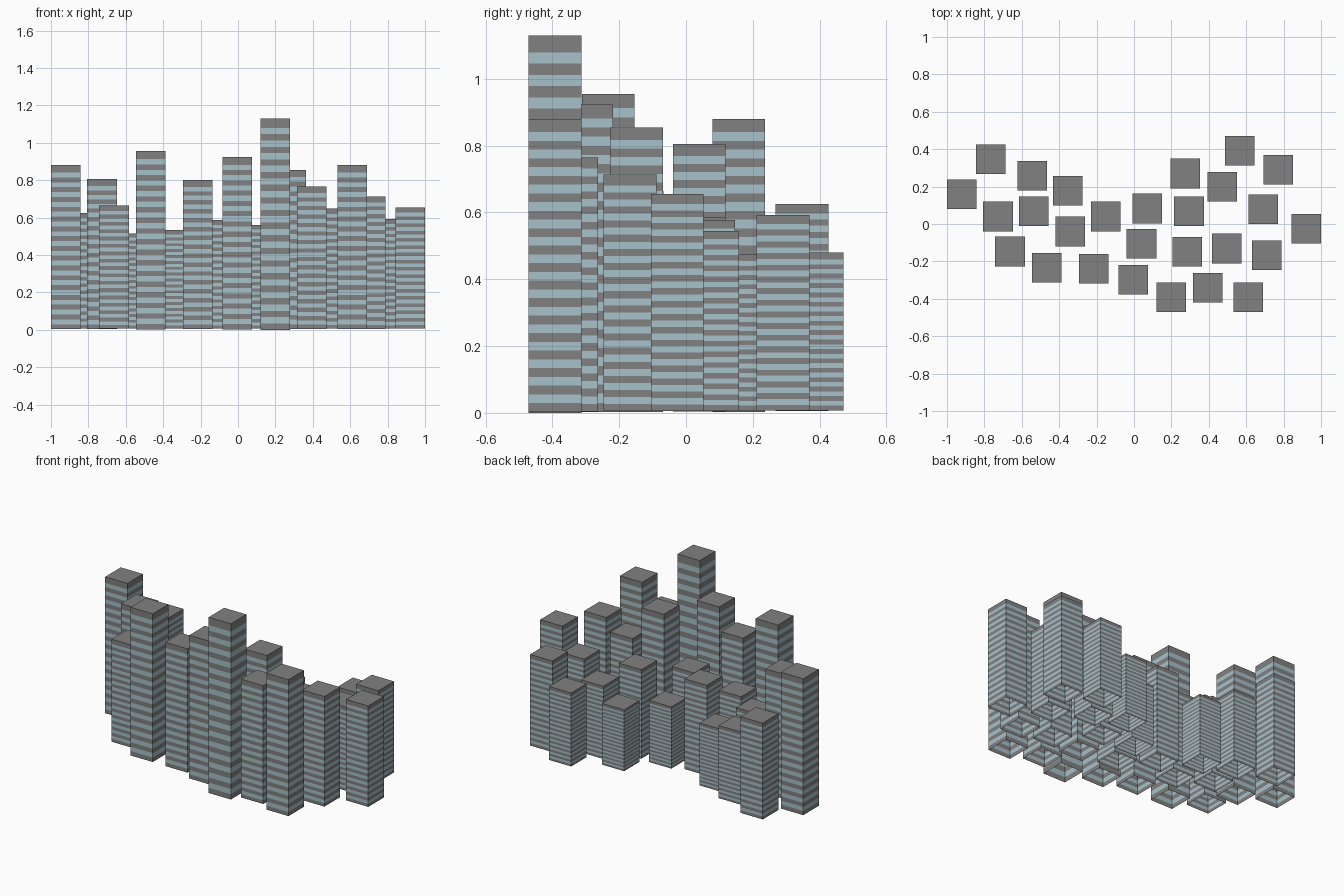
import bpy, bmesh

W = 0.158       # tower width
BANDS = 32      # alternating window / wall bands below the roof band


def material(name, rgb):
    m = bpy.data.materials.new(name)
    m.diffuse_color = (*rgb, 1.0)
    return m


CONCRETE = material("concrete_grey", (0.22, 0.22, 0.22))
GLASS = material("window_blue", (0.39, 0.54, 0.59))


def tower(i, x, y, top):
    """Banded tower, open underneath: same storeys, stretched to its height."""
    base = 0.012 * (1.13 - top)
    unit = (top - base) / (BANDS + 1.5)
    levels = [base + unit * k for k in range(BANDS + 1)] + [top]
    h = W / 2
    bm = bmesh.new()
    rings = [[bm.verts.new((sx * h, sy * h, z))
              for sx, sy in ((-1, -1), (1, -1), (1, 1), (-1, 1))] for z in levels]
    # wall bands, every second one glazed
    for k in range(len(rings) - 1):
        lo, hi = rings[k], rings[k + 1]
        for s in range(4):
            n = (s + 1) % 4
            f = bm.faces.new((lo[s], lo[n], hi[n], hi[s]))
            f.material_index = 1 if k % 2 == 1 else 0
    # flat roof
    bm.faces.new(rings[-1])
    me = bpy.data.meshes.new(f"tower_{i:02d}")
    bm.to_mesh(me)
    bm.free()
    me.materials.append(CONCRETE)
    me.materials.append(GLASS)
    ob = bpy.data.objects.new(f"tower_{i:02d}", me)
    ob.location = (x, y, 0)
    bpy.context.collection.objects.link(ob)


# tower centres and roof heights
TOWERS = [
    (-0.921, 0.158, 0.88), (-0.765, 0.347, 0.625), (-0.545, 0.257, 0.475),
    (-0.355, 0.178, 0.41), (-0.727, 0.04, 0.805), (-0.537, 0.067, 0.515),
    (-0.663, -0.147, 0.665), (-0.467, -0.233, 0.955), (-0.34, -0.04, 0.533),
    (-0.152, 0.04, 0.587), (-0.215, -0.24, 0.80), (-0.005, -0.297, 0.923),
    (0.04, -0.105, 0.56), (0.07, 0.083, 0.405), (0.275, 0.27, 0.403),
    (0.294, 0.067, 0.578), (0.285, -0.148, 0.855), (0.2, -0.392, 1.13),
    (0.395, -0.342, 0.765), (0.61, -0.392, 0.88), (0.497, -0.131, 0.648),
    (0.709, -0.168, 0.713), (0.692, 0.08, 0.545), (0.472, 0.2, 0.475),
    (0.566, 0.392, 0.48), (0.772, 0.29, 0.592), (0.921, -0.026, 0.655),
]
for i, (x, y, z) in enumerate(TOWERS, 1):
    tower(i, x, y, z)
